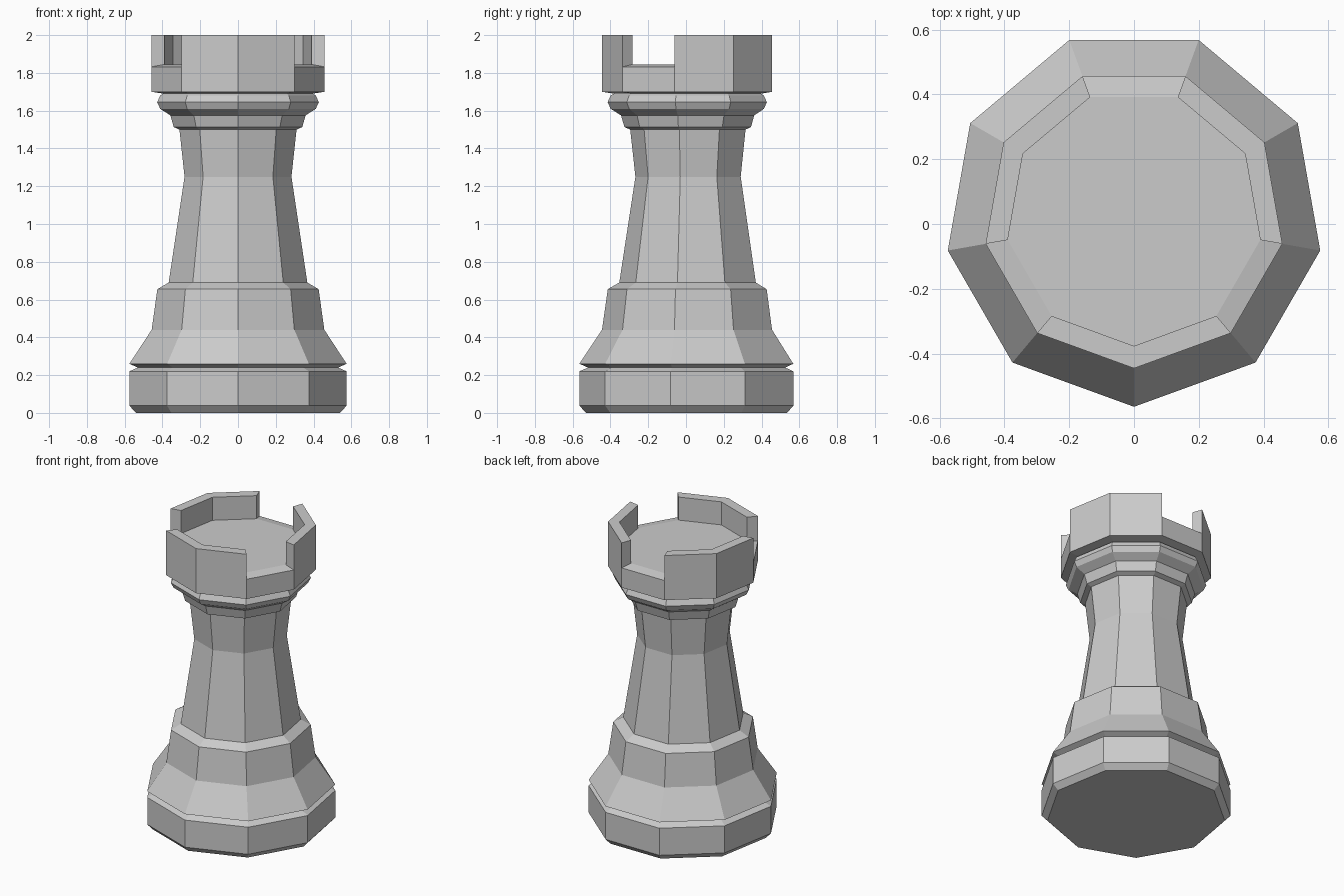
import bpy, bmesh, math

if "Cube" in bpy.data.objects:
    bpy.data.objects.remove(bpy.data.objects["Cube"])

SIDES = 9
CENTRE_Y = 0.0195            # nonagon is centred by its bounds, not its axis
FLAT = math.cos(math.radians(10))   # half width seen from the front / radius
TOP = 2.0
GAPS = (1, 4, 7)             # sides left open between battlements

# (half width, height) profile from the foot up to the crown floor
profile = [
    (0.540, 0.00), (0.575, 0.038), (0.575, 0.22),     # foot
    (0.530, 0.24), (0.575, 0.26),                     # groove
    (0.457, 0.44), (0.427, 0.655), (0.367, 0.69),     # flared skirt
    (0.283, 1.25), (0.310, 1.50),                     # waisted column
    (0.340, 1.513), (0.358, 1.575), (0.412, 1.61),    # collar
    (0.428, 1.645), (0.412, 1.68), (0.395, 1.69),
    (0.458, 1.70), (0.458, 1.832), (0.390, 1.845),    # crown wall, sill, floor
]

bm = bmesh.new()


def ring(half_width, z):
    """One nonagon of vertices with a corner pointing to the front."""
    r = half_width / FLAT
    angles = [math.radians(-90 + 40 * k) for k in range(SIDES)]
    return [bm.verts.new((r * math.cos(a), CENTRE_Y + r * math.sin(a), z)) for a in angles]


# Turned body
rings = [ring(w, z) for w, z in profile]
bm.faces.new(rings[0][::-1])
bm.faces.new(rings[-1])
sill = []
for low, high in zip(rings, rings[1:]):
    sill = []
    for k in range(SIDES):
        n = (k + 1) % SIDES
        sill.append(bm.faces.new((low[k], low[n], high[n], high[k])))

# Battlements: raise the sill everywhere except the three gaps
raised = [f for k, f in enumerate(sill) if k not in GAPS]
result = bmesh.ops.extrude_face_region(bm, geom=raised)
for item in result["geom"]:
    if isinstance(item, bmesh.types.BMVert):
        item.co.z = TOP
leftover = [f for f in raised if f.is_valid]
if leftover:
    bmesh.ops.delete(bm, geom=leftover, context='FACES_ONLY')

bmesh.ops.recalc_face_normals(bm, faces=bm.faces[:])
mesh = bpy.data.meshes.new("castle_piece")
bm.to_mesh(mesh)
bm.free()
tower = bpy.data.objects.new("castle_piece", mesh)
bpy.context.collection.objects.link(tower)
